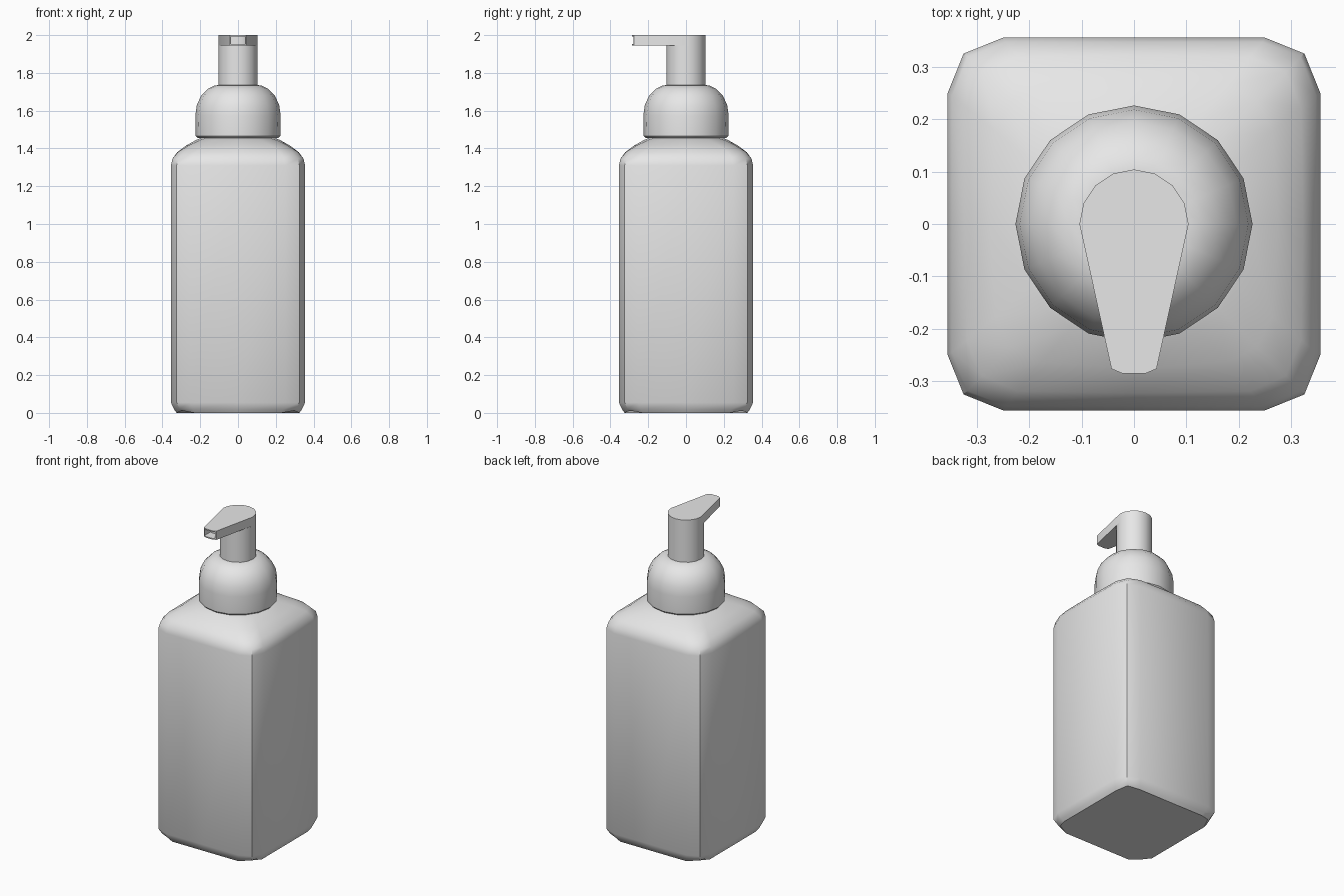
import bpy, bmesh
from math import sin, cos, pi, radians

cube = bpy.data.objects.get("Cube")
if cube:
    bpy.data.objects.remove(cube)

# Single light grey plastic
grey = bpy.data.materials.new("light_grey_plastic")
grey.use_nodes = True
colour = (0.8, 0.8, 0.8, 1)
grey.diffuse_color = colour
grey.node_tree.nodes["Principled BSDF"].inputs["Base Color"].default_value = colour


def finish(name, bm):
    bmesh.ops.recalc_face_normals(bm, faces=bm.faces)
    mesh = bpy.data.meshes.new(name)
    bm.to_mesh(mesh)
    bm.free()
    mesh.materials.append(grey)
    obj = bpy.data.objects.new(name, mesh)
    bpy.context.collection.objects.link(obj)
    bpy.ops.object.select_all(action="DESELECT")
    obj.select_set(True)
    bpy.context.view_layer.objects.active = obj
    bpy.ops.object.shade_smooth_by_angle(angle=radians(31))
    return obj


def loft(name, rings, cap_start=True, cap_end=True):
    """Skin a stack of closed rings with equal point counts."""
    bm = bmesh.new()
    loops = [[bm.verts.new(p) for p in ring] for ring in rings]
    n = len(loops[0])
    for a, b in zip(loops, loops[1:]):
        for i in range(n):
            j = (i + 1) % n
            bm.faces.new((a[i], a[j], b[j], b[i]))
    if cap_start:
        bm.faces.new(loops[0][::-1])
    if cap_end:
        bm.faces.new(loops[-1])
    return finish(name, bm)


def circle(r, z, n=16):
    return [(r * cos(2 * pi * i / n), r * sin(2 * pi * i / n), z) for i in range(n)]


def body_ring(half, z, roundness=0.0, corner_lift=0.0):
    """Chamfered square that can blend towards a circle."""
    quarter = [(1, 0, 0), (1, 0.704, 30), (0.915, 0.915, 45), (0.704, 1, 60)]
    ring = []
    for q in range(4):
        c, s = round(cos(q * pi / 2)), round(sin(q * pi / 2))
        for x, y, deg in quarter:
            a = radians(deg)
            px = half * (x + (cos(a) - x) * roundness)
            py = half * (y + (sin(a) - y) * roundness)
            lift = corner_lift if deg == 45 else 0
            ring.append((c * px - s * py, s * px + c * py, z + lift))
    return ring


# Square bottle with bevelled base and rounded shoulder
loft("bottle_body", [
    body_ring(0.325, 0, 0, 0.012),
    body_ring(0.338, 0.018, 0, 0.005),
    body_ring(0.355, 0.055),
    body_ring(0.355, 1.31),
    body_ring(0.347, 1.345),
    body_ring(0.322, 1.38, 0.08),
    body_ring(0.275, 1.415, 0.3),
    body_ring(0.22, 1.446, 0.8),
    body_ring(0.195, 1.455, 1),
])

# Short neck joining the bottle and the collar
loft("bottle_neck", [circle(0.19, 1.44), circle(0.19, 1.48)])

# Domed collar
collar = [(0.214, 1.455), (0.224, 1.465), (0.226, 1.575), (0.218, 1.63),
          (0.195, 1.68), (0.16, 1.715), (0.125, 1.733), (0.1, 1.736)]
loft("pump_collar", [circle(r, z) for r, z in collar])

# Pump stem
loft("pump_stem", [circle(0.104, 1.72), circle(0.104, 1.945)], cap_end=False)

# Flat tapered spout, round at the back and hollow at the tip
outline = [(x, y) for x, y, _ in circle(0.104, 0)[:9]]
outline += [(-0.043, -0.276), (-0.022, -0.285), (0.022, -0.285), (0.043, -0.276)]
bm = bmesh.new()
base = bm.faces.new([bm.verts.new((x, y, 1.945)) for x, y in outline])
top = bmesh.ops.extrude_face_region(bm, geom=[base], use_keep_orig=True)["geom"]
bmesh.ops.translate(bm, vec=(0, 0, 0.055),
                    verts=[v for v in top if isinstance(v, bmesh.types.BMVert)])
bmesh.ops.recalc_face_normals(bm, faces=bm.faces)
tip = [f for f in bm.faces if f.calc_center_median().y < -0.27 and abs(f.normal.z) < 0.5]
bmesh.ops.inset_region(bm, faces=tip, thickness=0.007, use_even_offset=True)
hollow = bmesh.ops.extrude_face_region(bm, geom=tip)["geom"]
bmesh.ops.translate(bm, vec=(0, 0.06, 0),
                    verts=[v for v in hollow if isinstance(v, bmesh.types.BMVert)])
bmesh.ops.delete(bm, geom=[f for f in tip if f.is_valid], context="FACES")
finish("pump_spout", bm)
